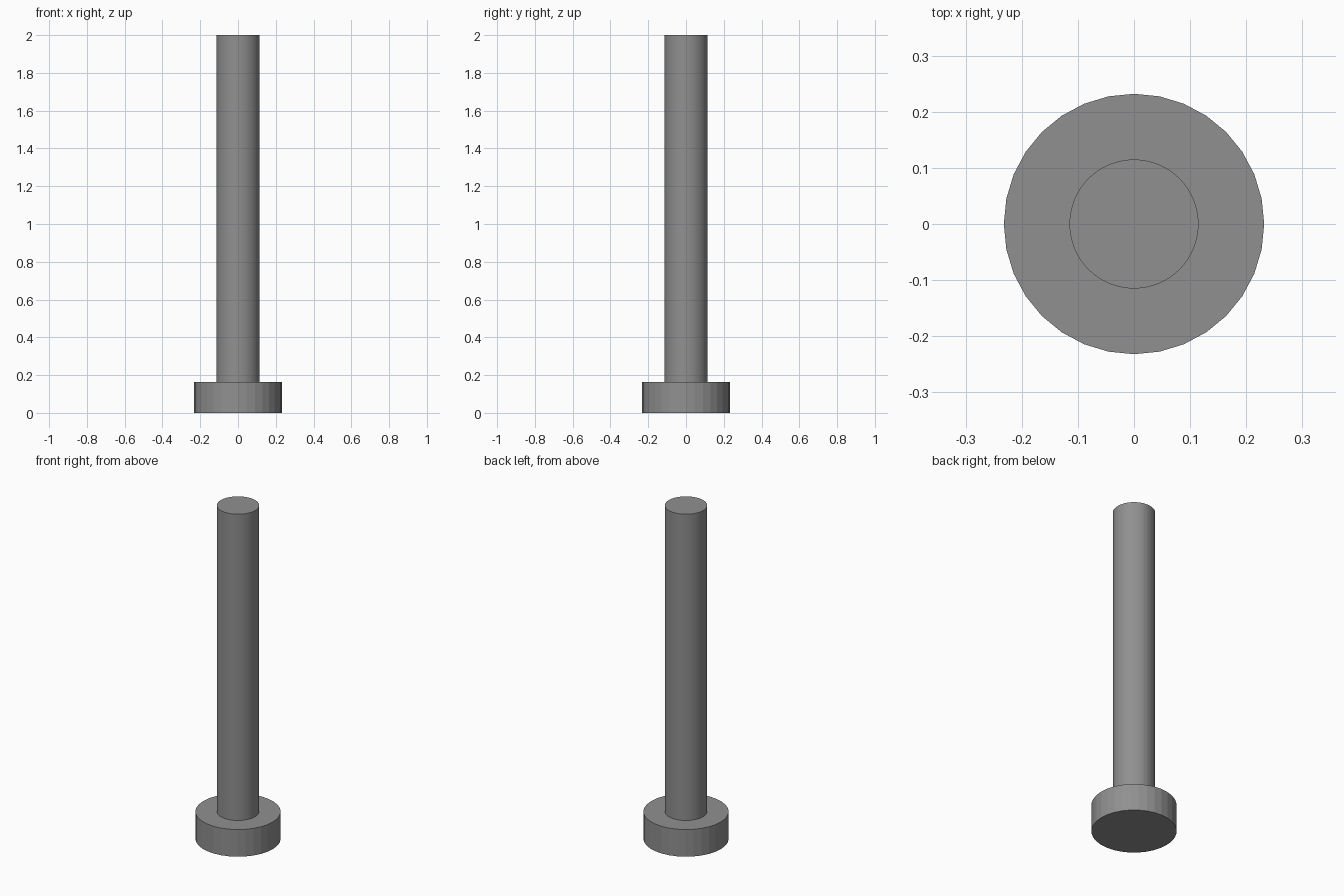
import bpy

if "Cube" in bpy.data.objects:
    bpy.data.objects.remove(bpy.data.objects["Cube"])

HEAD_HEIGHT = 0.163
TOTAL_HEIGHT = 2.0

# Dark grey metal
metal = bpy.data.materials.new("dark_metal")
metal.diffuse_color = (0.28, 0.28, 0.28, 1.0)
metal.use_nodes = True
metal.node_tree.nodes["Principled BSDF"].inputs["Base Color"].default_value = metal.diffuse_color


def cylinder(name, radius, z0, z1, sides):
    bpy.ops.mesh.primitive_cylinder_add(
        vertices=sides, radius=radius, depth=z1 - z0,
        location=(0, 0, (z0 + z1) / 2))
    obj = bpy.context.object
    obj.name = name
    obj.data.materials.append(metal)
    return obj


# Wide faceted disc at the bottom
cylinder("bolt_head", 0.232, 0.0, HEAD_HEIGHT, 32)

# Plain round shaft standing on the head
cylinder("bolt_shaft", 0.115, HEAD_HEIGHT, TOTAL_HEIGHT, 64)
